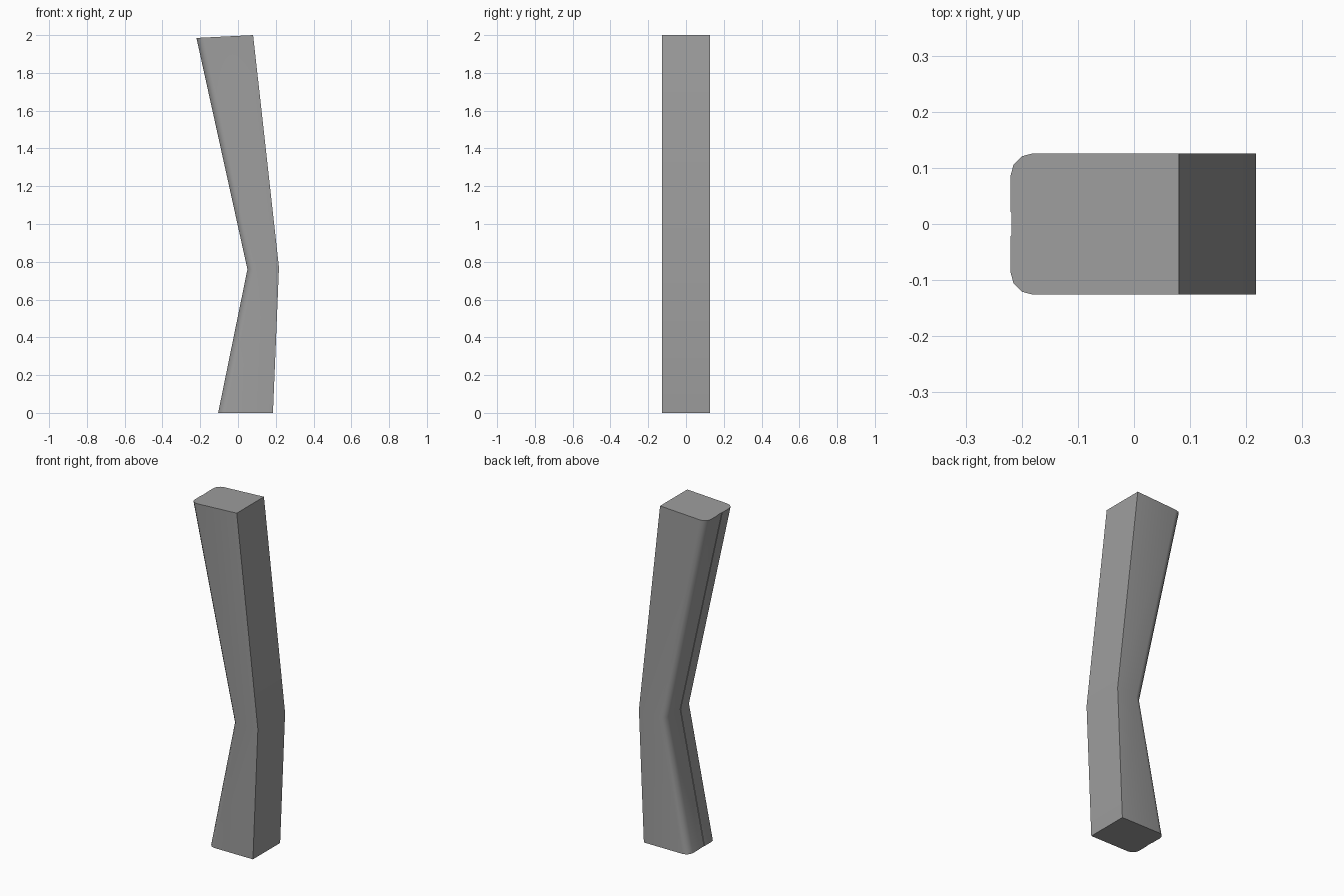
import bpy
import bmesh
import math

cube = bpy.data.objects.get("Cube")
if cube:
    bpy.data.objects.remove(cube, do_unlink=True)

grey = bpy.data.materials.new("plain grey")
grey.use_nodes = True
colour = (0.34, 0.34, 0.34, 1)
grey.diffuse_color = colour
grey.node_tree.nodes["Principled BSDF"].inputs["Base Color"].default_value = colour

HALF = 0.126    # half depth of the post
RADIUS = 0.04   # rounding of the two corners on the -x side
GROOVE = 0.022  # half width of the shallow seam on the -x side

# Half cross-section as (distance from the -x side, y)
corner = [(RADIUS * (1 - math.sin(a)), HALF - RADIUS * (1 - math.cos(a)))
          for a in map(math.radians, (0, 30, 60, 90))]
half = corner + [(0, GROOVE), (0.002, GROOVE - 0.002)]
section = half + [(d, -y) for d, y in reversed(half)]

# Stations up the post: left x, left z, right x, right z
stations = [(-0.105, 0, 0.185, 0),
            (0.05, 0.76, 0.217, 0.77),
            (-0.22, 1.985, 0.08, 2.0)]


def make_ring(bm, xl, zl, xr, zr):
    """Place the cross-section between the two sides of the post."""
    points = [(xr, HALF, zr)]
    for d, y in section:
        t = d / (xr - xl)
        points.append((xl + d, y, zl + (zr - zl) * t))
    points.append((xr, -HALF, zr))
    return [bm.verts.new(p) for p in points]


# Bent post, skinned between the stations and capped
bm = bmesh.new()
rings = [make_ring(bm, *s) for s in stations]
for low, high in zip(rings, rings[1:]):
    for i in range(len(low)):
        j = (i + 1) % len(low)
        bm.faces.new((low[i], low[j], high[j], high[i]))
bm.faces.new(rings[0])
bm.faces.new(rings[-1])
bmesh.ops.recalc_face_normals(bm, faces=bm.faces)

mesh = bpy.data.meshes.new("bent_post")
bm.to_mesh(mesh)
bm.free()
mesh.materials.append(grey)
post = bpy.data.objects.new("bent_post", mesh)
bpy.context.collection.objects.link(post)

# Smooth rounded corners and bend, sharp elsewhere
bpy.ops.object.select_all(action='DESELECT')
post.select_set(True)
bpy.context.view_layer.objects.active = post
bpy.ops.object.shade_smooth_by_angle(angle=math.radians(40))
